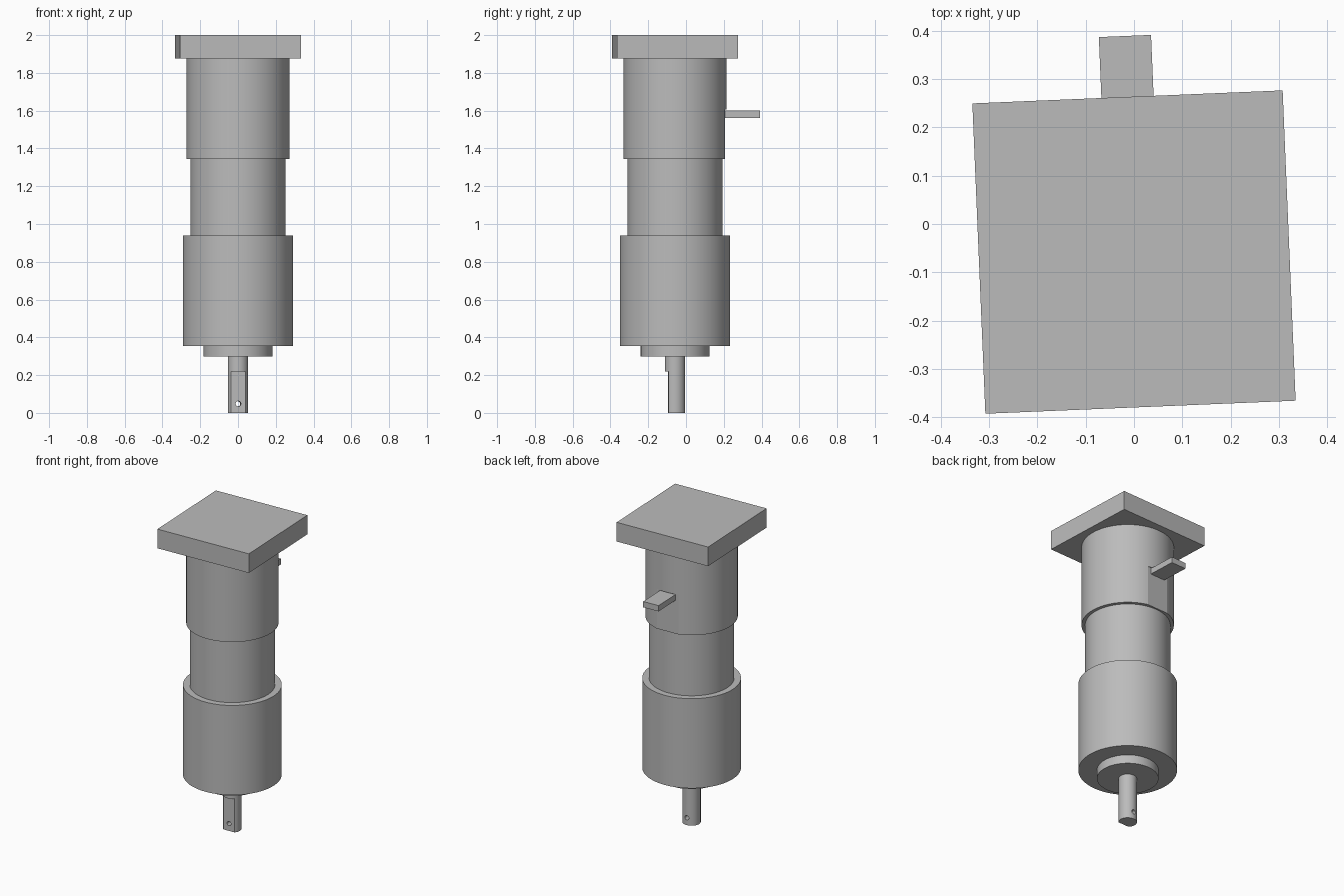
import bpy
from math import radians, pi
from mathutils import Matrix

cube = bpy.data.objects.get("Cube")
if cube:
    bpy.data.objects.remove(cube, do_unlink=True)

# The whole assembly is turned slightly about its own axis
FRAME = Matrix.Translation((0, -0.058, 0)) @ Matrix.Rotation(radians(2.4), 4, "Z")

grey = bpy.data.materials.new("machined grey")
grey.use_nodes = True
grey.diffuse_color = (0.5, 0.5, 0.5, 1)
grey.node_tree.nodes["Principled BSDF"].inputs["Base Color"].default_value = (0.5, 0.5, 0.5, 1)


def finish(name):
    ob = bpy.context.object
    ob.name = name
    ob.data.materials.append(grey)
    bpy.ops.object.transform_apply(location=True, rotation=True, scale=True)
    ob.data.transform(FRAME)
    return ob


def cylinder(name, radius, z0, z1, sides=96):
    bpy.ops.mesh.primitive_cylinder_add(
        vertices=sides, radius=radius, depth=z1 - z0, location=(0, 0, (z0 + z1) / 2))
    ob = finish(name)
    bpy.ops.object.shade_smooth_by_angle(angle=radians(30))
    return ob


def box(name, x, y, z):
    bpy.ops.mesh.primitive_cube_add(
        size=1, location=[(a + b) / 2 for a, b in (x, y, z)])
    bpy.context.object.scale = [b - a for a, b in (x, y, z)]
    return finish(name)


def cut(target, cutter):
    cutter.hide_render = True
    mod = target.modifiers.new("cut", "BOOLEAN")
    mod.operation = "DIFFERENCE"
    mod.solver = "EXACT"
    mod.object = cutter
    bpy.context.view_layer.objects.active = target
    bpy.ops.object.modifier_apply(modifier=mod.name)
    bpy.data.objects.remove(cutter, do_unlink=True)


# Mounting plate and stacked body
box("top_plate", (-0.321, 0.321), (-0.321, 0.321), (1.875, 2))
upper = cylinder("upper_housing", 0.273, 1.345, 1.875)
cylinder("middle_housing", 0.252, 0.94, 1.345)
cylinder("lower_housing", 0.292, 0.355, 0.94)
cylinder("bottom_collar", 0.182, 0.298, 0.355)
shaft = cylinder("output_shaft", 0.054, 0, 0.298, 64)

# Flat on the back of the upper housing, with the tab standing on it
cut(upper, box("flat_cutter", (-0.2, 0.2), (0.262, 0.4), (1.2, 1.605)))
box("rear_tab", (-0.054, 0.054), (0.24, 0.447), (1.562, 1.6))

# Flat on the front of the shaft and a pin hole through it
cut(shaft, box("shaft_cutter", (-0.1, 0.1), (-0.2, -0.037), (-0.1, 0.22)))
bpy.ops.mesh.primitive_cylinder_add(
    vertices=24, radius=0.014, depth=0.3, location=(0, 0, 0.048), rotation=(pi / 2, 0, 0))
cut(shaft, finish("pin_hole_cutter"))
